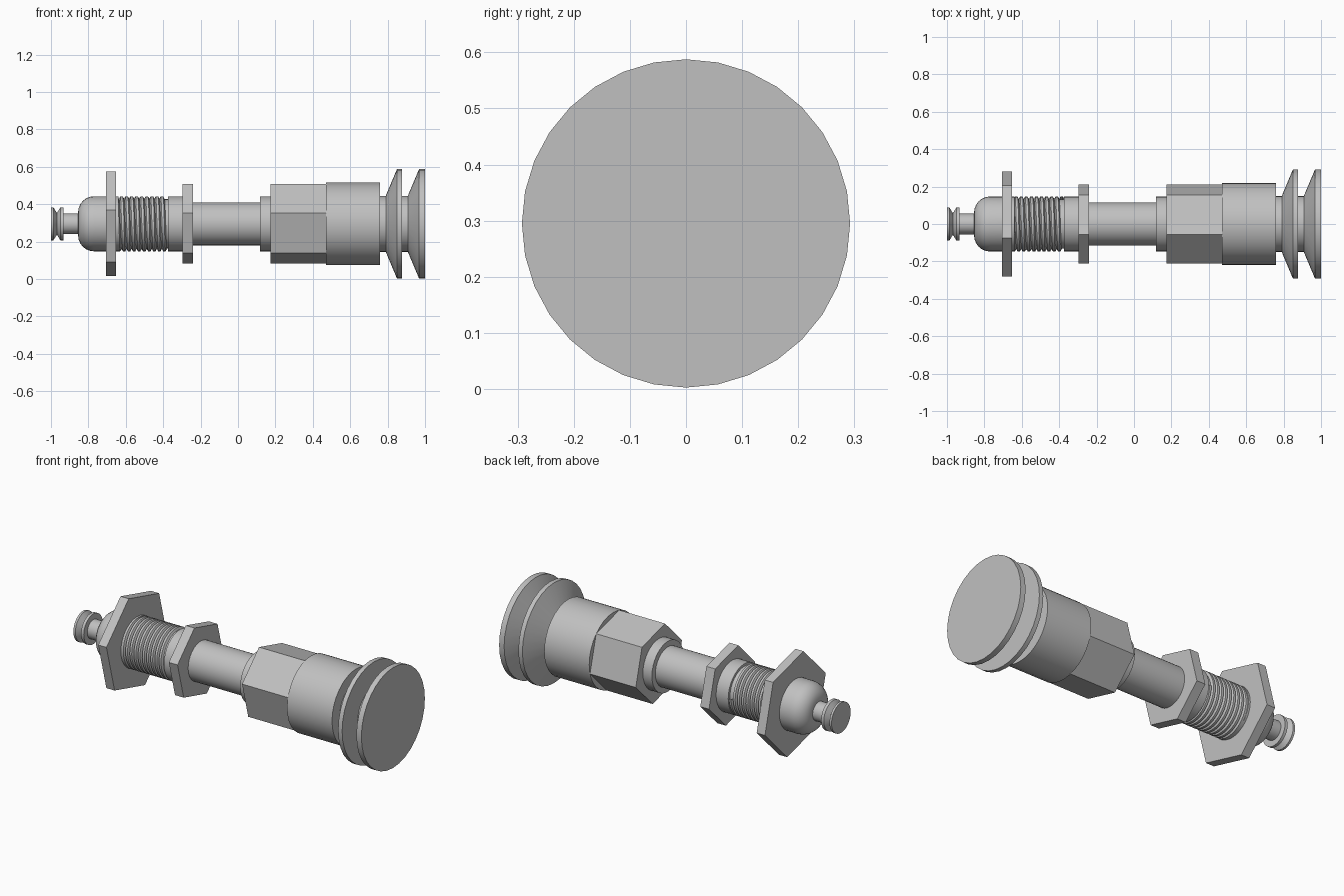
import bpy, bmesh, math
from mathutils import Vector

if "Cube" in bpy.data.objects:
    bpy.data.objects.remove(bpy.data.objects["Cube"], do_unlink=True)

AXIS_Z = 0.295
SIDES = 32

metal = bpy.data.materials.new("plain grey")
metal.use_nodes = True
grey = (0.53, 0.53, 0.53, 1)
metal.diffuse_color = grey
metal.node_tree.nodes["Principled BSDF"].inputs["Base Color"].default_value = grey


def turned(name, profile, sides=SIDES, start=0, turns=1, lead=0):
    """Spin an (x, radius) profile about the long axis; lead makes a helix."""
    bm = bmesh.new()
    a = math.radians(start)
    verts = [bm.verts.new((x, r * math.cos(a), r * math.sin(a))) for x, r in profile]
    edges = [bm.edges.new(pair) for pair in zip(verts, verts[1:])]
    bmesh.ops.spin(bm, geom=verts + edges, cent=(0, 0, 0), axis=(1, 0, 0),
                   dvec=Vector((lead / sides, 0, 0)),
                   angle=math.tau * turns, steps=sides * turns)
    bmesh.ops.remove_doubles(bm, verts=bm.verts, dist=0.0002)
    bmesh.ops.recalc_face_normals(bm, faces=bm.faces)
    mesh = bpy.data.meshes.new(name)
    bm.to_mesh(mesh)
    bm.free()
    mesh.materials.append(metal)
    obj = bpy.data.objects.new(name, mesh)
    obj.location.z = AXIS_Z
    bpy.context.collection.objects.link(obj)
    bpy.ops.object.select_all(action='DESELECT')
    obj.select_set(True)
    bpy.context.view_layer.objects.active = obj
    bpy.ops.object.shade_smooth_by_angle(angle=math.radians(30))
    return obj


def cylinder(name, x0, x1, r, **kw):
    return turned(name, [(x0, 0), (x0, r), (x1, r), (x1, 0)], **kw)


# Grooved tip pin
turned("tip_pin", [(-1, 0), (-1, 0.088), (-0.987, 0.088), (-0.968, 0.058),
                   (-0.95, 0.088), (-0.933, 0.088), (-0.933, 0.055),
                   (-0.84, 0.055), (-0.84, 0)])

# Rounded nose, running into the large nut
bend = 0.085
nose = [(-0.855, 0)]
for i in range(7):
    t = math.radians(15 * i)
    nose.append((-0.77 - bend * math.cos(t), 0.147 - bend + bend * math.sin(t)))
turned("rounded_nose", nose + [(-0.64, 0.147), (-0.64, 0)])

# Threaded section: core plus a helical ridge
cylinder("thread_core", -0.66, -0.36, 0.132)
pitch = 0.027
turned("thread_ridge", [(-0.67, 0.134), (-0.663, 0.147), (-0.65, 0.147),
                        (-0.67 + pitch, 0.134)], turns=10, lead=pitch)
cylinder("thread_collar", -0.375, -0.29, 0.147)

# Hexagonal parts
for name, x0, x1, r in (("large_nut", -0.705, -0.652, 0.29),
                        ("small_nut", -0.297, -0.241, 0.22),
                        ("hex_body", 0.175, 0.475, 0.22)):
    cylinder(name, x0, x1, r, sides=6, start=45)

# Plain cylinders of the barrel
cylinder("shaft", -0.25, 0.13, 0.115)
cylinder("shaft_collar", 0.117, 0.18, 0.147)
cylinder("barrel", 0.47, 0.76, 0.22)

# Pull knob with two flared flanges
turned("flared_knob", [(0.75, 0), (0.75, 0.15), (0.79, 0.15), (0.85, 0.2925),
                       (0.876, 0.2925), (0.876, 0.15), (0.908, 0.15),
                       (0.968, 0.2925), (1, 0.2925), (1, 0)])
